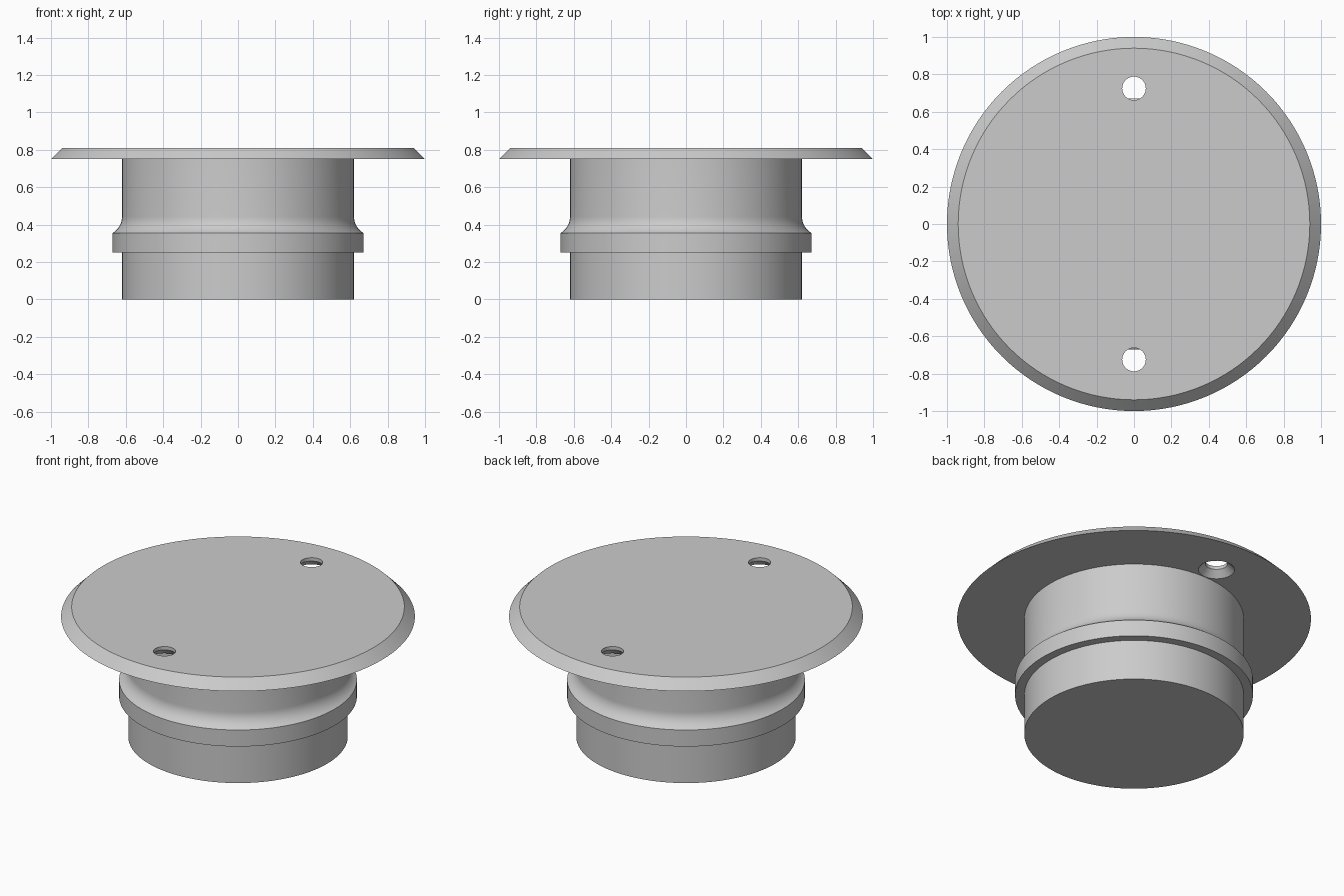
import bpy, bmesh
from math import radians, sin, cos, pi
from mathutils import Matrix, Vector

cube = bpy.data.objects.get("Cube")
if cube:
    bpy.data.objects.remove(cube, do_unlink=True)

grey = bpy.data.materials.new("plain_grey")
grey.use_nodes = True
colour = (0.6, 0.6, 0.6, 1)
grey.diffuse_color = colour
grey.node_tree.nodes["Principled BSDF"].inputs["Base Color"].default_value = colour


def lathe(name, profile, steps, centre=(0, 0)):
    """Revolve an (r, z) profile about a vertical axis and cap both ends."""
    bm = bmesh.new()
    rings = []
    for r, z in profile:
        rings.append([bm.verts.new((centre[0] + r * cos(2 * pi * i / steps),
                                    centre[1] + r * sin(2 * pi * i / steps), z))
                      for i in range(steps)])
    for low, high in zip(rings, rings[1:]):
        for i in range(steps):
            j = (i + 1) % steps
            bm.faces.new((low[i], low[j], high[j], high[i]))
    bm.faces.new(rings[0][::-1])
    bm.faces.new(rings[-1])
    bmesh.ops.recalc_face_normals(bm, faces=bm.faces)
    mesh = bpy.data.meshes.new(name)
    bm.to_mesh(mesh)
    bm.free()
    mesh.materials.append(grey)
    obj = bpy.data.objects.new(name, mesh)
    bpy.context.collection.objects.link(obj)
    return obj


# Plug with raised collar, concave fillet above it, and a bevelled flange
plug_r, collar_r, collar_top, fillet_r = 0.62, 0.672, 0.355, 0.1
sweep = math_end = radians(61.3)
fillet = [(plug_r + fillet_r * (1 - cos(sweep * (1 - t / 8))),
           collar_top + fillet_r * (sin(sweep) - sin(sweep * (1 - t / 8))))
          for t in range(9)]
# The arc is tangent to the neck at the top and meets the collar edge below
profile = ([(plug_r, 0), (plug_r, 0.252), (collar_r, 0.252)] + fillet
           + [(plug_r, 0.75), (1, 0.75), (0.94, 0.81)])
plug = lathe("flanged_plug", profile, 128)

# Two screw holes, countersunk from below
hole_profile = [(0.102, 0.72), (0.102, 0.75), (0.063, 0.789), (0.063, 0.85)]
for label, y in (("front", -0.725), ("back", 0.725)):
    cutter = lathe(label + "_hole_cutter", hole_profile, 48, (0, y))
    cutter.hide_render = True
    cutter.hide_set(True)
    cut = plug.modifiers.new(label + "_screw_hole", "BOOLEAN")
    cut.operation = "DIFFERENCE"
    cut.solver = "EXACT"
    cut.object = cutter

# Bake the holes into the plug, then remove the cutters
bpy.context.view_layer.update()
evaluated = plug.evaluated_get(bpy.context.evaluated_depsgraph_get())
baked = bpy.data.meshes.new_from_object(evaluated)
plug.modifiers.clear()
plug.data = baked
for obj in [o for o in bpy.data.objects if o.name.endswith("_hole_cutter")]:
    bpy.data.objects.remove(obj, do_unlink=True)

# Smooth round walls with crisp edges
bpy.ops.object.select_all(action="DESELECT")
plug.select_set(True)
bpy.context.view_layer.objects.active = plug
bpy.ops.object.shade_smooth_by_angle(angle=radians(25))
